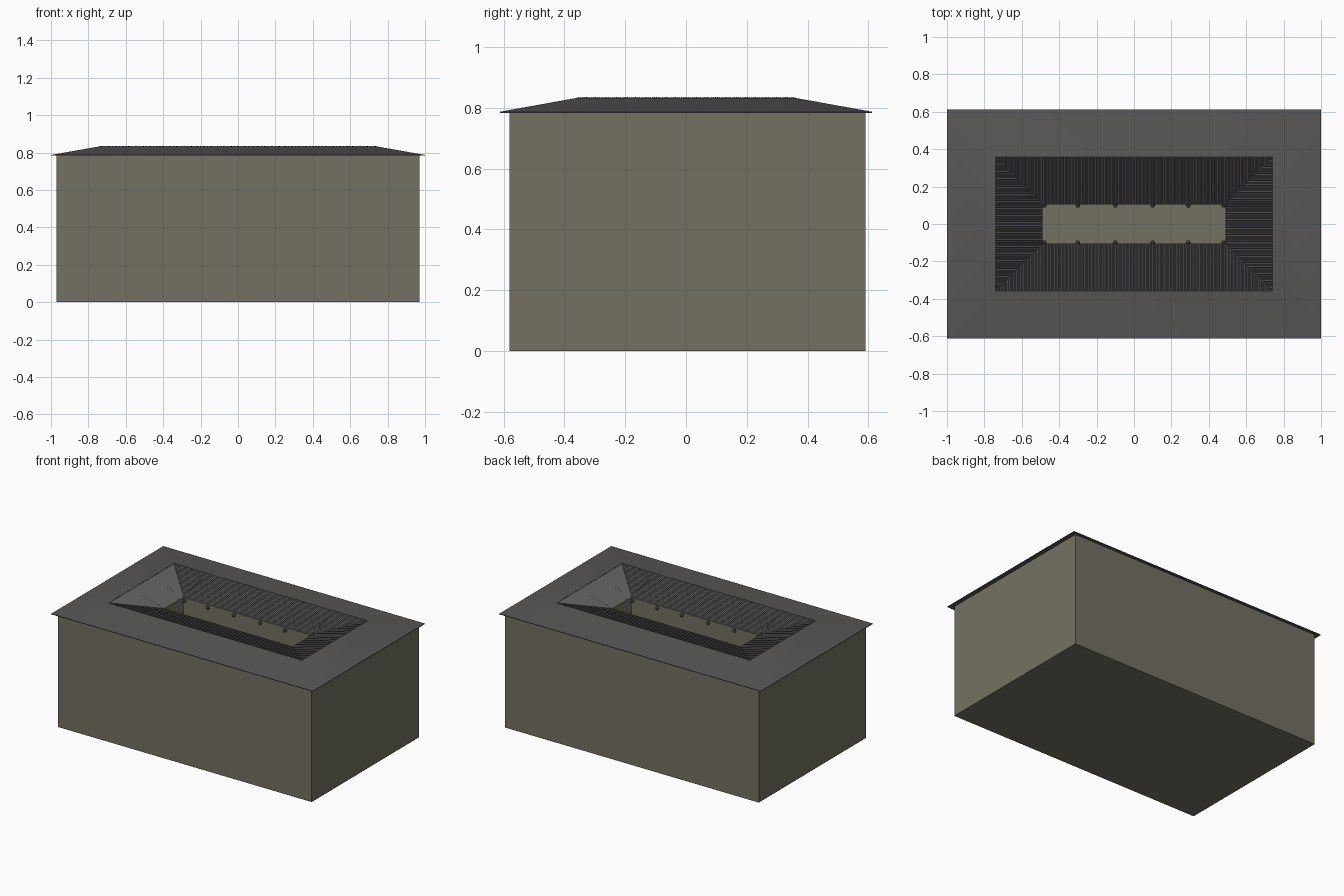
import bpy, bmesh, math
from mathutils import Matrix, Vector

cube = bpy.data.objects.get("Cube")
if cube:
    bpy.data.objects.remove(cube, do_unlink=True)


def material(name, rgb):
    m = bpy.data.materials.new(name)
    m.use_nodes = True
    m.diffuse_color = (*rgb, 1)
    bsdf = m.node_tree.nodes["Principled BSDF"]
    bsdf.inputs["Base Color"].default_value = (*rgb, 1)
    bsdf.inputs["Roughness"].default_value = 0.9
    return m


PLASTER = material("olive plaster", (0.175, 0.165, 0.122))
ROOF = material("grey roof", (0.1, 0.092, 0.092))
METAL = material("dark metal", (0.04, 0.04, 0.04))


def finish(name, bm, mat, smooth=False):
    mesh = bpy.data.meshes.new(name)
    bm.to_mesh(mesh)
    bm.free()
    mesh.materials.append(mat)
    ob = bpy.data.objects.new(name, mesh)
    bpy.context.collection.objects.link(ob)
    if smooth:
        bpy.ops.object.select_all(action='DESELECT')
        ob.select_set(True)
        bpy.context.view_layer.objects.active = ob
        bpy.ops.object.shade_smooth_by_angle(angle=math.radians(30))
    return ob


def box(name, x0, x1, y0, y1, z0, z1, mat):
    bm = bmesh.new()
    size = Matrix.Diagonal((x1 - x0, y1 - y0, z1 - z0, 1))
    centre = Matrix.Translation(((x0 + x1) / 2, (y0 + y1) / 2, (z0 + z1) / 2))
    bmesh.ops.create_cube(bm, size=1, matrix=centre @ size)
    return finish(name, bm, mat)


def wall_ring(name, x0, x1, y0, y1, thick, top):
    box(name + "_front", x0, x1, y0, y0 + thick, 0, top, PLASTER)
    box(name + "_back", x0, x1, y1 - thick, y1, 0, top, PLASTER)
    box(name + "_right", x0, x0 + thick, y0 + thick, y1 - thick, 0, top, PLASTER)
    box(name + "_left", x1 - thick, x1, y0 + thick, y1 - thick, 0, top, PLASTER)


EAVE, RIDGE, INNER = 0.787, 0.833, 0.765    # roof heights
RX, RY = 0.74, 0.357                        # ridge half sizes
CX, CY = 0.49, 0.105                        # courtyard half sizes

# Outer walls, courtyard walls and floor
wall_ring("outer_wall", -0.97, 0.97, -0.58, 0.59, 0.03, EAVE - 0.003)
T = 0.02
wall_ring("courtyard_wall", -CX - T, CX + T, -CY - T, CY + T, T, INNER - 0.003)
box("floor", -0.96, 0.96, -0.57, 0.58, 0, 0.006, PLASTER)

# Outer roof slopes with a thin eave and soffit
bm = bmesh.new()
loops = []
for x, y, z in ((0.95, 0.56, EAVE - 0.004), (1, 0.612, EAVE - 0.004),
                (1, 0.612, EAVE), (RX, RY, RIDGE)):
    loops.append([bm.verts.new((sx * x, sy * y, z))
                  for sx, sy in ((-1, -1), (1, -1), (1, 1), (-1, 1))])
for a, b in zip(loops, loops[1:]):
    for i in range(4):
        j = (i + 1) % 4
        bm.faces.new((a[i], a[j], b[j], b[i]))
finish("outer_roof", bm, ROOF, smooth=True)


# Ribbed inner slopes, mitred at the corners, falling to the courtyard
def ribbed_slope(name, half, offset, run, turn):
    count = round(2 * half / 0.0125) * 4
    rot = Matrix.Rotation(turn, 3, 'Z')
    bm = bmesh.new()
    rows = []
    for i in range(count + 1):
        t = -half + 2 * half * i / count
        reach = min(run, half - abs(t))
        rib = 0.0025 * math.sin(i * math.pi / 2)
        rows.append([bm.verts.new(rot @ Vector(
            (t, -offset + d, RIDGE + rib - (RIDGE - INNER) * d / run)))
            for d in (0, reach)])
    for a, b in zip(rows, rows[1:]):
        bm.faces.new((a[0], b[0], b[1], a[1]))
    bmesh.ops.remove_doubles(bm, verts=bm.verts, dist=1e-5)
    finish(name, bm, ROOF)


for k, side in enumerate(("front", "left", "back", "right")):
    half, offset, run = (RX, RY, RY - CY) if k % 2 == 0 else (RY, RX, RX - CX)
    ribbed_slope("inner_roof_" + side, half, offset, run, k * math.pi / 2)


# Slim battens running up the slopes from the courtyard corners
def batten(name, start, end):
    curve = bpy.data.curves.new(name, 'CURVE')
    curve.dimensions = '3D'
    curve.bevel_depth = 0.0025
    curve.bevel_resolution = 0
    spline = curve.splines.new('POLY')
    spline.points.add(1)
    for p, co in zip(spline.points, (start, end)):
        p.co = (*co, 1)
    curve.materials.append(ROOF)
    bpy.context.collection.objects.link(bpy.data.objects.new(name, curve))


for sx in (-1, 1):
    for sy in (-1, 1):
        low = (sx * CX, sy * CY, INNER)
        batten("long_side_batten", low, (sx * CX, sy * RY, RIDGE))
        batten("short_side_batten", low, (sx * RX, sy * CY, RIDGE))

# Round lamps under the courtyard eaves
for sy in (-1, 1):
    for x in (-0.48, -0.3, -0.1, 0.1, 0.29, 0.48):
        bm = bmesh.new()
        bmesh.ops.create_uvsphere(
            bm, u_segments=12, v_segments=8, radius=0.012,
            matrix=Matrix.Translation((x, sy * (CY - 0.006), INNER - 0.02)))
        finish("courtyard_lamp", bm, METAL, smooth=True)
